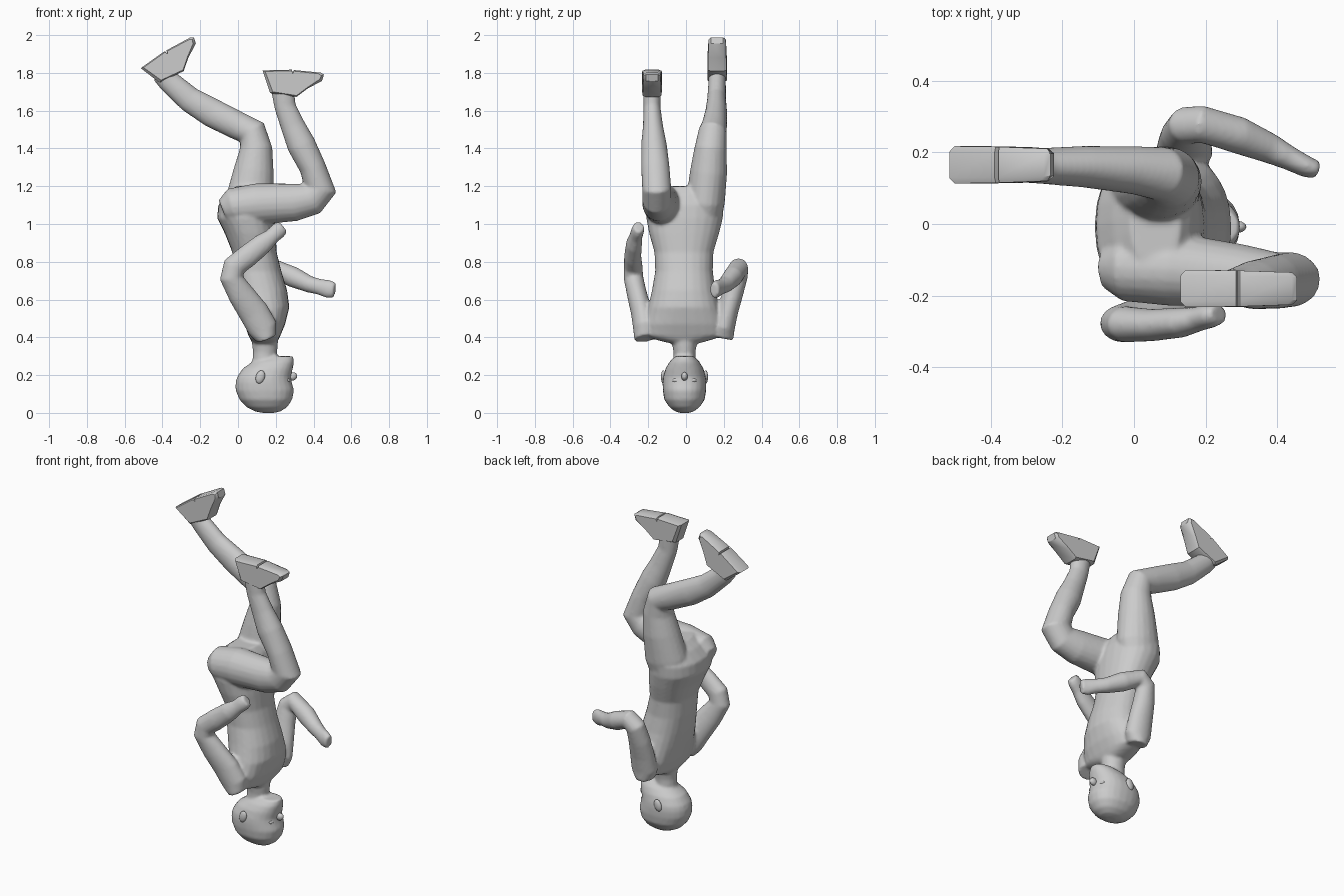
import bpy, bmesh, math
from mathutils import Vector, Matrix


def make_object(name, bm, angle=40):
    bmesh.ops.recalc_face_normals(bm, faces=bm.faces)
    mesh = bpy.data.meshes.new(name)
    bm.to_mesh(mesh)
    bm.free()
    ob = bpy.data.objects.new(name, mesh)
    bpy.context.collection.objects.link(ob)
    bpy.ops.object.select_all(action='DESELECT')
    ob.select_set(True)
    bpy.context.view_layer.objects.active = ob
    bpy.ops.object.shade_smooth_by_angle(angle=math.radians(angle))
    return ob


def loft(name, rings, flat=False, sides=20, power=1.0):
    """Skin rings of (x, y, z, in-plane radius, sideways radius)."""
    bm = bmesh.new()
    pts = [Vector(r[:3]) for r in rings]
    loops = []
    for i, r in enumerate(rings):
        a, b = pts[max(i - 1, 0)], pts[min(i + 1, len(pts) - 1)]
        t = Vector((0, 0, 1))
        if not flat:
            t = sum(((q - p).normalized() for p, q in ((a, pts[i]), (pts[i], b))
                     if (q - p).length > 0), Vector()).normalized()
        side = Vector((0, 1, 0))
        side = (side - t * side.dot(t)).normalized()
        up = t.cross(side)
        loop = []
        for k in range(sides):
            ang = math.tau * k / sides
            c, s = math.cos(ang), math.sin(ang)
            c, s = (math.copysign(abs(v) ** power, v) for v in (c, s))
            loop.append(bm.verts.new(pts[i] + up * c * r[3] + side * s * r[4]))
        loops.append(loop)
    for l0, l1 in zip(loops, loops[1:]):
        for k in range(sides):
            n = (k + 1) % sides
            bm.faces.new((l0[k], l0[n], l1[n], l1[k]))
    bm.faces.new(loops[0])
    bm.faces.new(loops[-1])
    return make_object(name, bm)


def stack(name, rows, power=1.0):
    """Horizontal sections given as (z, xmin, xmax, ymin, ymax)."""
    return loft(name, [((a + b) / 2, (c + d) / 2, z, (b - a) / 2, (d - c) / 2)
                       for z, a, b, c, d in rows], True, 24, power)


# Head, neck and trunk (figure is upside down, facing +x)
head = stack("head", [(z, a, b, -.008 - w, -.008 + w) for z, a, b, w in (
    (.0, .13, .19, .025), (.008, .09, .225, .05), (.03, .045, .26, .08),
    (.07, .008, .287, .107), (.12, -.013, .297, .115), (.16, -.013, .285, .116),
    (.19, -.005, .28, .113), (.235, .025, .29, .1), (.27, .075, .297, .08),
    (.30, .15, .292, .05))], .9)
neck = loft("neck", [(.135, -.008, .24, .06, .06), (.143, -.008, .32, .064, .058),
                     (.143, -.008, .36, .068, .065), (.14, -.008, .42, .075, .08)])
trunk = stack("trunk", [
    (.37, .08, .2, -.09, .075), (.39, .065, .215, -.17, .145),
    (.41, .055, .225, -.225, .2), (.47, .035, .25, -.225, .2),
    (.56, .01, .272, -.2, .175), (.65, -.01, .26, -.18, .155),
    (.75, -.025, .23, -.163, .142), (.85, -.03, .205, -.167, .145),
    (.95, -.07, .2, -.195, .175), (1.03, -.11, .195, -.21, .195),
    (1.10, -.105, .185, -.21, .2), (1.16, -.06, .16, -.17, .19),
    (1.2, -.01, .13, -.12, .16)], .9)

# Limbs
right_leg = loft("right_leg", [
    (-.08, -.12, 1.07, .06, .06), (-.03, -.12, 1.09, .1, .095),
    (.1, -.125, 1.105, .11, .103), (.3, -.145, 1.115, .1, .088),
    (.39, -.155, 1.135, .09, .077), (.435, -.155, 1.185, .088, .077),
    (.395, -.162, 1.3, .07, .075), (.335, -.17, 1.42, .076, .068),
    (.29, -.175, 1.52, .065, .053), (.25, -.18, 1.62, .057, .045),
    (.235, -.18, 1.72, .062, .047)])
left_leg = loft("left_leg", [
    (.04, .09, 1.0, .11, .09), (.06, .103, 1.12, .128, .103),
    (.083, .12, 1.28, .107, .098), (.095, .13, 1.4, .087, .085),
    (.075, .14, 1.485, .08, .075), (0, .15, 1.52, .075, .067),
    (-.14, .16, 1.59, .077, .058), (-.257, .162, 1.66, .068, .05),
    (-.365, .165, 1.755, .06, .046), (-.4, .165, 1.80, .06, .046)])
right_arm = loft("right_arm", [
    (.15, -.21, .395, .055, .065), (.13, -.22, .45, .08, .06),
    (.085, -.235, .53, .08, .056), (.015, -.26, .63, .07, .053),
    (-.035, -.278, .715, .062, .052), (-.02, -.28, .775, .062, .05),
    (.05, -.282, .83, .06, .045), (.13, -.275, .895, .055, .042),
    (.18, -.265, .935, .042, .034), (.215, -.255, .967, .044, .034),
    (.238, -.25, .985, .036, .028)])
left_arm = loft("left_arm", [
    (.14, .19, .395, .055, .062), (.14, .2, .45, .08, .058),
    (.14, .222, .54, .075, .055), (.14, .25, .64, .065, .055),
    (.15, .275, .73, .058, .053), (.19, .278, .765, .056, .052),
    (.29, .248, .72, .055, .052), (.38, .21, .68, .044, .042),
    (.43, .185, .668, .042, .034), (.48, .16, .655, .048, .03),
    (.512, .15, .65, .04, .025)])

# Fuse into one continuous skin
parts = [trunk, head, neck, right_leg, left_leg, right_arm, left_arm]
bpy.ops.object.select_all(action='DESELECT')
for p in parts:
    p.select_set(True)
bpy.context.view_layer.objects.active = trunk
bpy.ops.object.join()
trunk.name = "body"
remesh = trunk.modifiers.new("fuse", 'REMESH')
remesh.mode = 'VOXEL'
remesh.voxel_size = .009
remesh.use_smooth_shade = True
relax = trunk.modifiers.new("relax", 'SMOOTH')
relax.factor = .5
relax.iterations = 4


# Shoes: side profile extruded, narrower at the toe
def shoe(name, heel, turn):
    profile = [(0, 0), (.155, .004), (.16, -.012), (.166, .002), (.31, -.012),
               (.325, -.022), (.315, -.055), (.24, -.095), (.18, -.14), (.04, -.12)]
    bm = bmesh.new()
    rings = []
    for inset, s in ((.014, -1), (0, -.7), (0, .7), (.014, 1)):
        rings.append([bm.verts.new((x + (inset if x < .1 else -inset if x > .3 else 0),
                                    s * (.052 - .03 * max(0, x - .1)),
                                    z + (inset * .5 if z < -.05 else -inset * .4)))
                      for x, z in profile])
    n = len(profile)
    for a, b in zip(rings, rings[1:]):
        for k in range(n):
            bm.faces.new((a[k], a[(k + 1) % n], b[(k + 1) % n], b[k]))
    bm.faces.new(rings[0])
    bm.faces.new(rings[-1])
    bm.transform(Matrix.Translation(heel) @ Matrix.Rotation(-turn, 4, 'Y'))
    return make_object(name, bm, 35)


shoe("right_shoe", (.13, -.18, 1.813), 0)
shoe("left_shoe", (-.515, .165, 1.825), math.radians(34))


# Facial details
def blob(name, loc, size, tilt=0):
    bm = bmesh.new()
    bmesh.ops.create_uvsphere(bm, u_segments=12, v_segments=8, radius=1)
    bm.transform(Matrix.Translation(loc) @ Matrix.Rotation(tilt, 4, 'Y')
                 @ Matrix.Diagonal((*size, 1)))
    return make_object(name, bm, 60)


for label, s in (("right", -1), ("left", 1)):
    blob(label + "_ear", (.118, -.008 + s * .112, .19), (.024, .013, .036), .3)
    blob(label + "_eye", (.262, -.008 + s * .043, .172), (.014, .022, .012))
blob("nose", (.288, -.008, .193), (.026, .017, .022), -.3)
